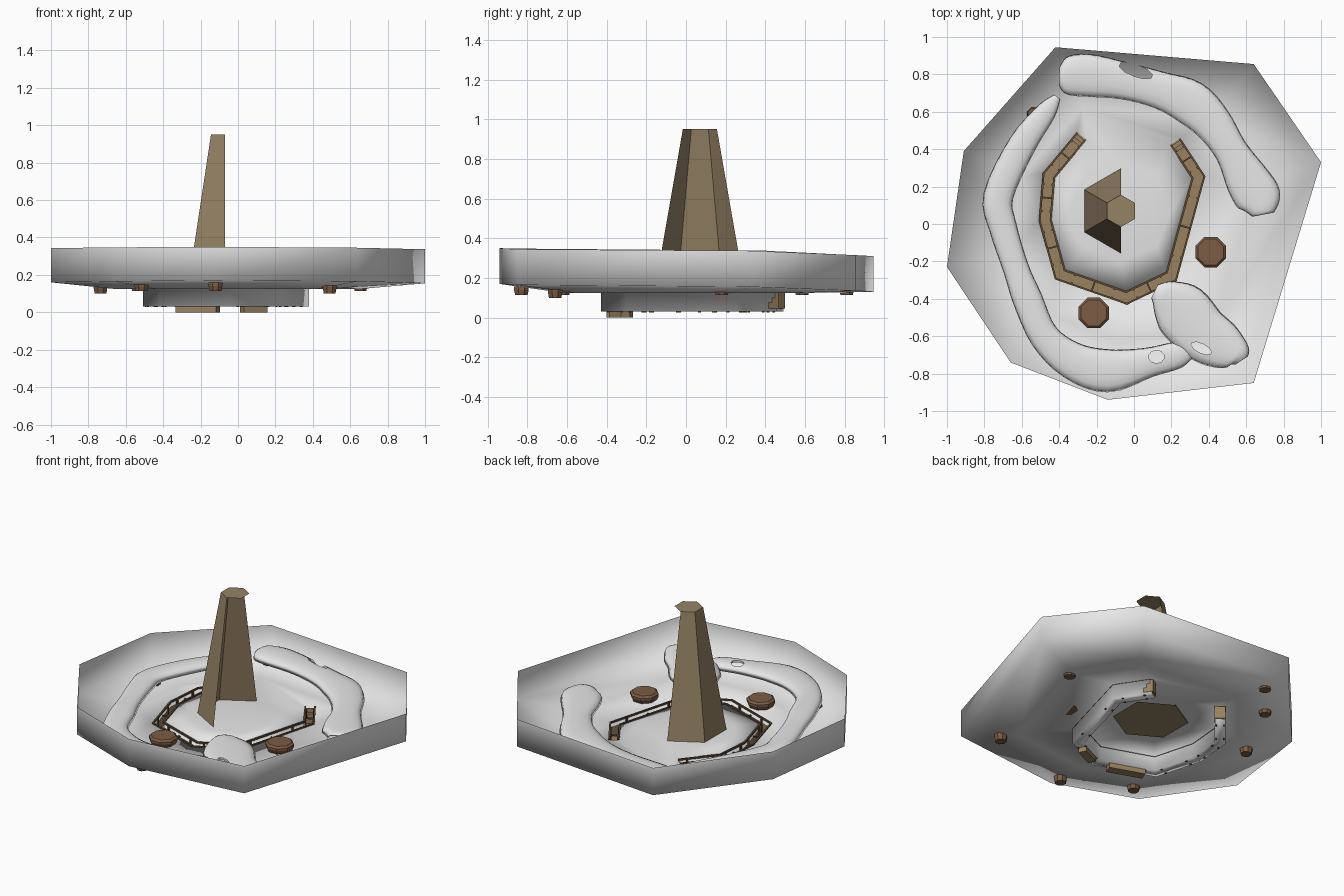
import bpy, bmesh, math
from mathutils import Vector, Matrix
from mathutils.geometry import delaunay_2d_cdt

if "Cube" in bpy.data.objects:
    bpy.data.objects.remove(bpy.data.objects["Cube"])


def mat(name, r, g, b):
    m = bpy.data.materials.new(name)
    m.diffuse_color = (r, g, b, 1)
    m.use_nodes = True
    m.node_tree.nodes["Principled BSDF"].inputs["Base Color"].default_value = m.diffuse_color
    return m


SNOW = mat("pale_grey", .8, .8, .8)
STONE = mat("tan_stone", .30, .225, .13)
WOOD = mat("light_wood", .32, .22, .115)
DARK = mat("dark_wood", .13, .08, .042)
BARREL = mat("brown_wood", .20, .108, .058)


def finish(bm, name, material, smooth=False, normals=True):
    if normals:
        bmesh.ops.recalc_face_normals(bm, faces=bm.faces)
    for f in bm.faces:
        f.smooth = smooth
    me = bpy.data.meshes.new(name)
    bm.to_mesh(me)
    bm.free()
    me.materials.append(material)
    ob = bpy.data.objects.new(name, me)
    bpy.context.collection.objects.link(ob)
    return ob


def side_normals(pts):
    """Mitred sideways direction at every point of a path."""
    out = []
    for i in range(len(pts)):
        a = (pts[i] - pts[max(i - 1, 0)]).normalized()
        b = (pts[min(i + 1, len(pts) - 1)] - pts[i]).normalized()
        t = (a + b).normalized()
        ref = a if a.length else b
        out.append(Vector((-t.y, t.x)) / max(.5, t.dot(ref)))
    return out


def loft(bm, rings, closed, caps=True):
    vs = [[bm.verts.new(p) for p in r] for r in rings]
    n = len(rings[0])
    for a, b in zip(vs, vs[1:]):
        for j in range(n if closed else n - 1):
            k = (j + 1) % n
            bm.faces.new((a[j], a[k], b[k], b[j]))
    if caps:
        bm.faces.new(vs[0])
        bm.faces.new(vs[-1])


def sweep(name, pts, profile, material, closed=False):
    bm = bmesh.new()
    rings = [[(p.x + n.x * o, p.y + n.y * o, z) for o, z in profile]
             for p, n in zip(pts, side_normals(pts))]
    loft(bm, rings, closed)
    return finish(bm, name, material)


def box(bm, x, y, z0, z1, lx, ly, angle=0):
    m = (Matrix.Translation((x, y, (z0 + z1) / 2)) @ Matrix.Rotation(angle, 4, 'Z')
         @ Matrix.Diagonal((lx, ly, z1 - z0, 1)))
    bmesh.ops.create_cube(bm, size=1, matrix=m)


# trench path, used by the ground and by the trench lining
TRENCH = [Vector(p) for p in ((-.28, .47), (-.455, .26), (-.475, .02), (-.395, -.27),
                              (-.04, -.395), (.2, -.28), (.345, .25), (.22, .44))]
HW = .032
sides = side_normals(TRENCH)
left = [p + n * HW for p, n in zip(TRENCH, sides)]
right = [p - n * HW for p, n in zip(TRENCH, sides)]

# ground: eight-sided sheet with an upright rim, a slot for the trench and a tower mound
RIM = [(-.42, .945, .31, .13), (-.91, .39, .338, .155), (-1, -.23, .343, .16),
       (-.66, -.74, .347, .165), (-.14, -.94, .35, .17), (.64, -.85, .345, .165),
       (1, .33, .337, .155), (.64, .855, .315, .135)]
flat = [Vector(r[:2]) for r in RIM]
flat += [p * .66 for p in flat] + left + right[::-1]
flat += [Vector((-.07 + .27 * math.cos(math.pi * i / 4), .07 + .27 * math.sin(math.pi * i / 4)))
         for i in range(8)]
heights = [r[3] for r in RIM] + [.125] * 8 + [.13] * 16 + [.147] * 8
loops = [(0, 8), (8, 8), (16, 16), (32, 8)]
edges = [(s + i, s + (i + 1) % n) for s, n in loops for i in range(n)]
cv, _, cf, orig, _, _ = delaunay_2d_cdt(flat, edges, [], 0, 1e-5)
bm = bmesh.new()
gv = [bm.verts.new((p.x, p.y, heights[o[0]] if o else .13)) for p, o in zip(cv, orig)]
base = {o[0]: v for o, v in zip(orig, gv) if o}


def in_quad(c, q):
    s = [(q[(i + 1) % 4] - q[i]).cross(c - q[i]) for i in range(4)]
    return all(v > 0 for v in s) or all(v < 0 for v in s)


quads = [(left[i], left[i + 1], right[i + 1], right[i]) for i in range(7)]
for f in cf:
    c = sum((Vector(cv[i]) for i in f), Vector((0, 0))) / len(f)
    if not any(in_quad(c, q) for q in quads):
        bm.faces.new([gv[i] for i in f])
top = [bm.verts.new(r[:3]) for r in RIM]
for i in range(8):
    j = (i + 1) % 8
    bm.faces.new((base[i], base[j], top[j], top[i]))
# trench walls and bottom belong to the same smooth sheet
low = [bm.verts.new((p.x, p.y, .032)) for p in flat[16:32]]
for i in range(16):
    j = (i + 1) % 16
    bm.faces.new((base[16 + i], base[16 + j], low[j], low[i]))
for i in range(7):
    bm.faces.new((low[i], low[i + 1], low[14 - i], low[15 - i]))
finish(bm, "ground_basin", SNOW, True)

# trench lining and the rails along both lips
sweep("trench_lining", TRENCH, [(-.029, .1), (-.026, .04), (.026, .04), (.029, .1)], WOOD)
for k, o in (("outer", -.029), ("inner", .029)):
    sweep("trench_rail_" + k, TRENCH, [(o - .005, .128), (o + .005, .128), (o + .005, .138),
                                       (o - .005, .138)], DARK, True)

# trench posts and cross struts, spaced along every straight
bm = bmesh.new()
for a, b in zip(TRENCH, TRENCH[1:]):
    d = b - a
    ang = math.atan2(d.y, d.x)
    n = Vector((-d.y, d.x)).normalized()
    for t in (.2, .8):
        p = a + d * t
        for s in (-.023, .023):
            q = p + n * s
            box(bm, q.x, q.y, .027, .132, .012, .008, ang)
    p = a + d * .5
    box(bm, p.x, p.y, .105, .113, .009, .05, ang)
finish(bm, "trench_posts", DARK)

# planks under the trench and steps at its two open ends
bm = bmesh.new()
box(bm, -.215, -.333, 0, .034, .23, .06, -.34)
box(bm, .085, -.335, 0, .034, .14, .05, .45)
for p, q in ((TRENCH[0], TRENCH[1]), (TRENCH[-1], TRENCH[-2])):
    d = (q - p).normalized()
    for k, z in ((0, .125), (.02, .1), (.04, .075)):
        box(bm, p.x + d.x * k, p.y + d.y * k, .045, z, .02, .066, math.atan2(d.y, d.x))
finish(bm, "trench_planks", WOOD)

# tower: three standing sides of a six-sided taper, with full caps
bm = bmesh.new()


def hexagon(r, z):
    return [bm.verts.new((-.07 + r * math.cos(math.radians(90 + 60 * i)),
                          .07 + r * math.sin(math.radians(90 + 60 * i)), z)) for i in range(6)]


lo, hi = hexagon(.228, .137), hexagon(.086, .95)
for i in range(3):
    bm.faces.new((lo[i], lo[i + 1], hi[i + 1], hi[i]))
bm.faces.new(hi)
bm.faces.new(lo[::-1])
finish(bm, "tower", STONE, normals=False)


# raised canopies: thin arched ribbons following a path of (x, y, half width)
def canopy(name, pts, h=.045, z0=.185, holes=()):
    P = [Vector(p) for p in pts]
    path = []
    for i in range(len(P) - 1):
        a, b, c, d = P[max(i - 1, 0)], P[i], P[i + 1], P[min(i + 2, len(P) - 1)]
        for s in range(4):
            t = s / 4
            path.append(.5 * (2 * b + (c - a) * t + (2 * a - 5 * b + 4 * c - d) * t * t
                              + (3 * b - a - 3 * c + d) * t ** 3))
    path.append(P[-1])
    rings = []
    for p, n in zip(path, side_normals([q.xy for q in path])):
        w = max(p.z, .01)
        k = h * min(1, .35 + w / .12)
        arch = [(math.cos(math.pi * j / 8), math.sin(math.pi * j / 8) ** .6) for j in range(9)]
        section = arch + [(-c * .93, s * .7) for c, s in arch[1:-1]]
        rings.append([(p.x + n.x * w * c, p.y + n.y * w * c, z0 + k * s) for c, s in section])
    bm = bmesh.new()
    loft(bm, rings, True)
    ob = finish(bm, name, SNOW, True)
    for x, y, rx, ry, ang in holes:
        cb = bmesh.new()
        bmesh.ops.create_cone(cb, cap_ends=True, segments=10, radius1=1, radius2=1, depth=1,
                              matrix=Matrix.Translation((x, y, .2)) @ Matrix.Rotation(ang, 4, 'Z')
                              @ Matrix.Diagonal((rx, ry, .3, 1)))
        cut = finish(cb, "hole_cutter", SNOW)
        cut.hide_render = True
        m = ob.modifiers.new("hole", 'BOOLEAN')
        m.operation, m.object, m.solver = 'DIFFERENCE', cut, 'EXACT'
        bpy.context.view_layer.objects.active = ob
        bpy.ops.object.modifier_apply(modifier=m.name)
        bpy.data.objects.remove(cut)


canopy("west_canopy", [(-.41, .68, .02), (-.47, .6, .055), (-.6, .42, .075), (-.725, .15, .08),
                       (-.7, -.02, .075), (-.63, -.24, .07), (-.57, -.4, .08), (-.48, -.6, .08),
                       (-.33, -.73, .1), (-.14, -.785, .115), (.08, -.74, .08), (.24, -.7, .07),
                       (.32, -.69, .02)], holes=[(.12, -.71, .042, .035, 0)])
canopy("south_canopy", [(.11, -.36, .04), (.165, -.39, .1), (.25, -.46, .155), (.36, -.58, .15),
                        (.47, -.65, .13), (.55, -.7, .085), (.575, -.73, .04)],
       z0=.19, holes=[(.36, -.665, .06, .025, -.45)])
canopy("north_canopy", [(-.4, .79, .05), (-.36, .79, .1), (-.25, .795, .115), (-.05, .765, .1),
                        (.14, .715, .1), (.3, .65, .12), (.42, .54, .105), (.52, .39, .09),
                        (.61, .23, .12), (.67, .13, .12), (.69, .05, .06)],
       holes=[(.01, .82, .095, .032, -.35)])


# kegs: two large ones in the open, small ones beneath the canopies
def keg(name, x, y, r, z0, z1):
    bm = bmesh.new()
    ring = lambda k, z: [(x + r * k * math.cos(math.pi * (i + .5) / 4),
                          y + r * k * math.sin(math.pi * (i + .5) / 4), z) for i in range(8)]
    loft(bm, [ring(.85, z0), ring(1, (z0 + z1) / 2), ring(1, z1 - .012), ring(.85, z1)], True)
    finish(bm, name, BARREL)


keg("large_keg_east", .41, -.15, .088, .128, .18)
keg("large_keg_south", -.215, -.475, .088, .128, .18)
for i, (x, y) in enumerate([(.655, .18), (.49, -.66), (-.535, .585), (-.735, .17),
                            (-.516, -.62), (-.12, -.83), (-.345, .81)]):
    keg("small_keg_%d" % (i + 1), x, y, .04, .1 if i in (1, 3) else .115, .165)
